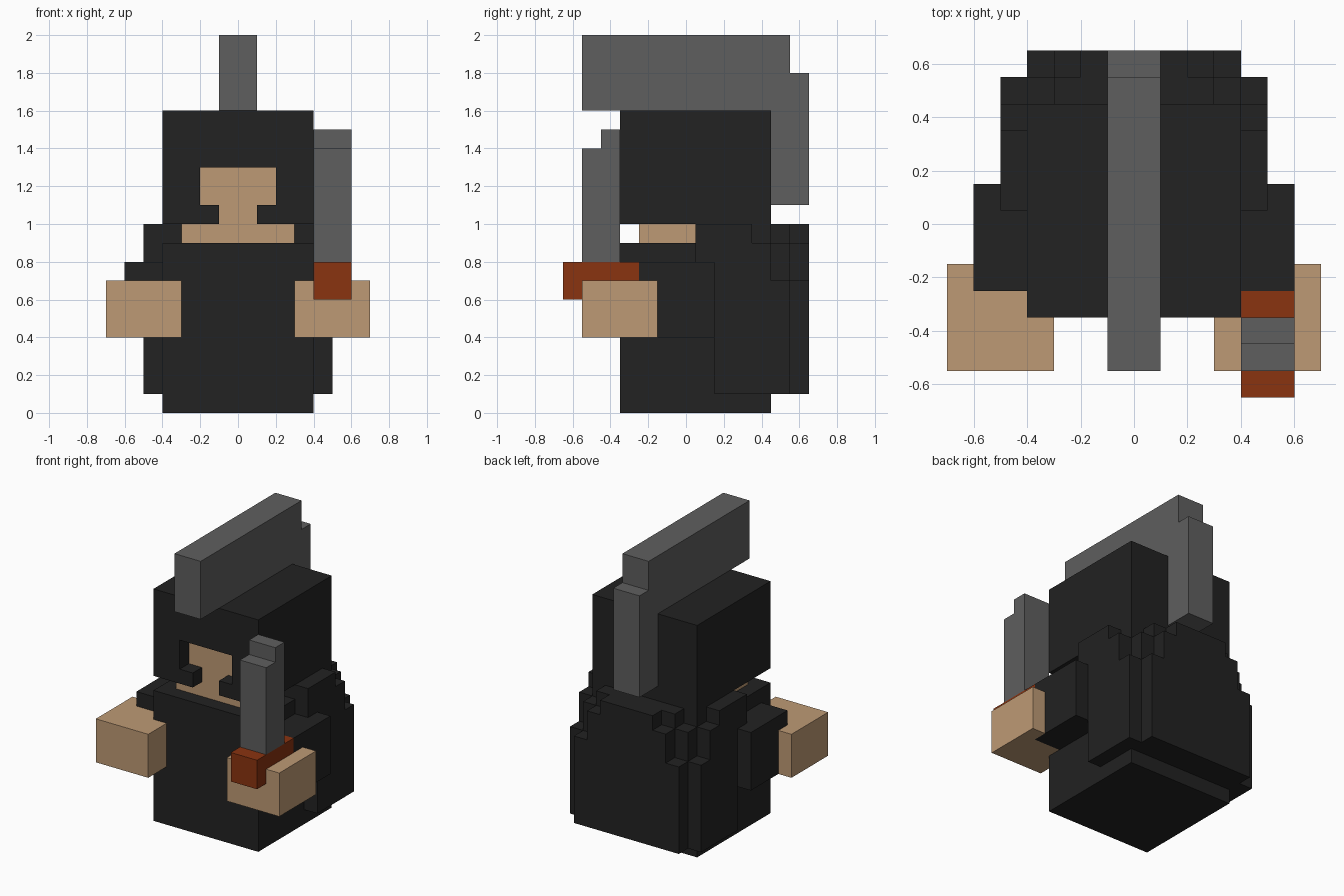
import bpy, bmesh
from mathutils import Vector

if "Cube" in bpy.data.objects:
    bpy.data.objects.remove(bpy.data.objects["Cube"])


def material(name, rgb):
    m = bpy.data.materials.new(name)
    m.use_nodes = True
    m.diffuse_color = (*rgb, 1)
    m.node_tree.nodes["Principled BSDF"].inputs["Base Color"].default_value = (*rgb, 1)
    return m


BLACK = material("black cloth", (0.016, 0.016, 0.016))
GREY = material("steel grey", (0.114, 0.114, 0.114))
SKIN = material("tan skin", (0.515, 0.323, 0.178))
RUST = material("rust brown", (0.254, 0.033, 0.005))


def prism(name, profile, axis, lo, hi, mat):
    """Extrude a profile along x (points are y, z) or along y (points are x, z)."""
    bm = bmesh.new()
    pts = [(lo, a, b) if axis == "x" else (a, lo, b) for a, b in profile]
    face = bm.faces.new([bm.verts.new(p) for p in pts])
    out = bmesh.ops.extrude_face_region(bm, geom=[face])
    step = Vector((hi - lo, 0, 0) if axis == "x" else (0, hi - lo, 0))
    bmesh.ops.translate(bm, vec=step,
                        verts=[v for v in out["geom"] if isinstance(v, bmesh.types.BMVert)])
    bmesh.ops.recalc_face_normals(bm, faces=bm.faces)
    mesh = bpy.data.meshes.new(name)
    bm.to_mesh(mesh)
    bm.free()
    mesh.materials.append(mat)
    ob = bpy.data.objects.new(name, mesh)
    bpy.context.collection.objects.link(ob)
    return ob


def box(name, x, y, z, mat):
    rect = [(x[0], z[0]), (x[1], z[0]), (x[1], z[1]), (x[0], z[1])]
    return prism(name, rect, "y", y[0], y[1], mat)


def both_sides(half):
    """Close a right-half profile by mirroring it across the centre line."""
    return half + [(-a, b) for a, b in reversed(half)]


# Body and neck
box("body", (-.4, .4), (-.35, .45), (0, .9), BLACK)
box("neck", (-.3, .3), (-.25, .45), (.9, 1.0), SKIN)

# Helmet with a recessed T-shaped face opening
box("helmet_back", (-.4, .4), (-.24, .45), (1.0, 1.6), BLACK)
opening = [(.4, 1.6), (.4, 1.0), (.1, 1.0), (.1, 1.1), (.2, 1.1), (.2, 1.3)]
prism("helmet_front", both_sides(opening), "y", -.35, -.24, BLACK)
box("face", (-.2, .2), (-.25, -.2), (1.0, 1.3), SKIN)

# Crest, running over the top and down the back
crest = [(-.55, 1.6), (-.55, 2.0), (.55, 2.0), (.55, 1.8), (.65, 1.8),
         (.65, 1.1), (.45, 1.1), (.45, 1.6)]
prism("helmet_crest", crest, "x", -.1, .1, GREY)

# Cape: two stepped back layers
inner = [(.4, .1), (.4, .9), (.3, .9), (.3, 1.0)]
outer = [(.4, .1), (.4, .7), (.3, .7), (.3, .9), (.2, .9), (.2, 1.0)]
prism("cape_back_inner", both_sides(inner), "y", .45, .55, BLACK)
prism("cape_back_outer", both_sides(outer), "y", .55, .65, BLACK)

# Cape sides, collar, arms and hands
cape_side = [(.15, .1), (.15, .8), (.05, .8), (.05, 1.0), (.35, 1.0),
             (.35, .9), (.45, .9), (.45, .7), (.55, .7), (.55, .1)]
for side, s in (("left", 1), ("right", -1)):
    prism(side + "_cape_side", cape_side, "x", .4 * s, .5 * s, BLACK)
    box(side + "_collar", (.3 * s, .4 * s), (.05, .45), (.9, 1.0), BLACK)
    box(side + "_arm", (.4 * s, .6 * s), (-.25, .15), (.4, .8), BLACK)
    box(side + "_hand", (.3 * s, .7 * s), (-.55, -.15), (.4, .7), SKIN)

# Sword held in the left hand
box("sword_guard", (.4, .6), (-.65, -.25), (.6, .8), RUST)
blade = [(-.55, .8), (-.55, 1.4), (-.45, 1.4), (-.45, 1.5), (-.35, 1.5), (-.35, .8)]
prism("sword_blade", blade, "x", .4, .6, GREY)
